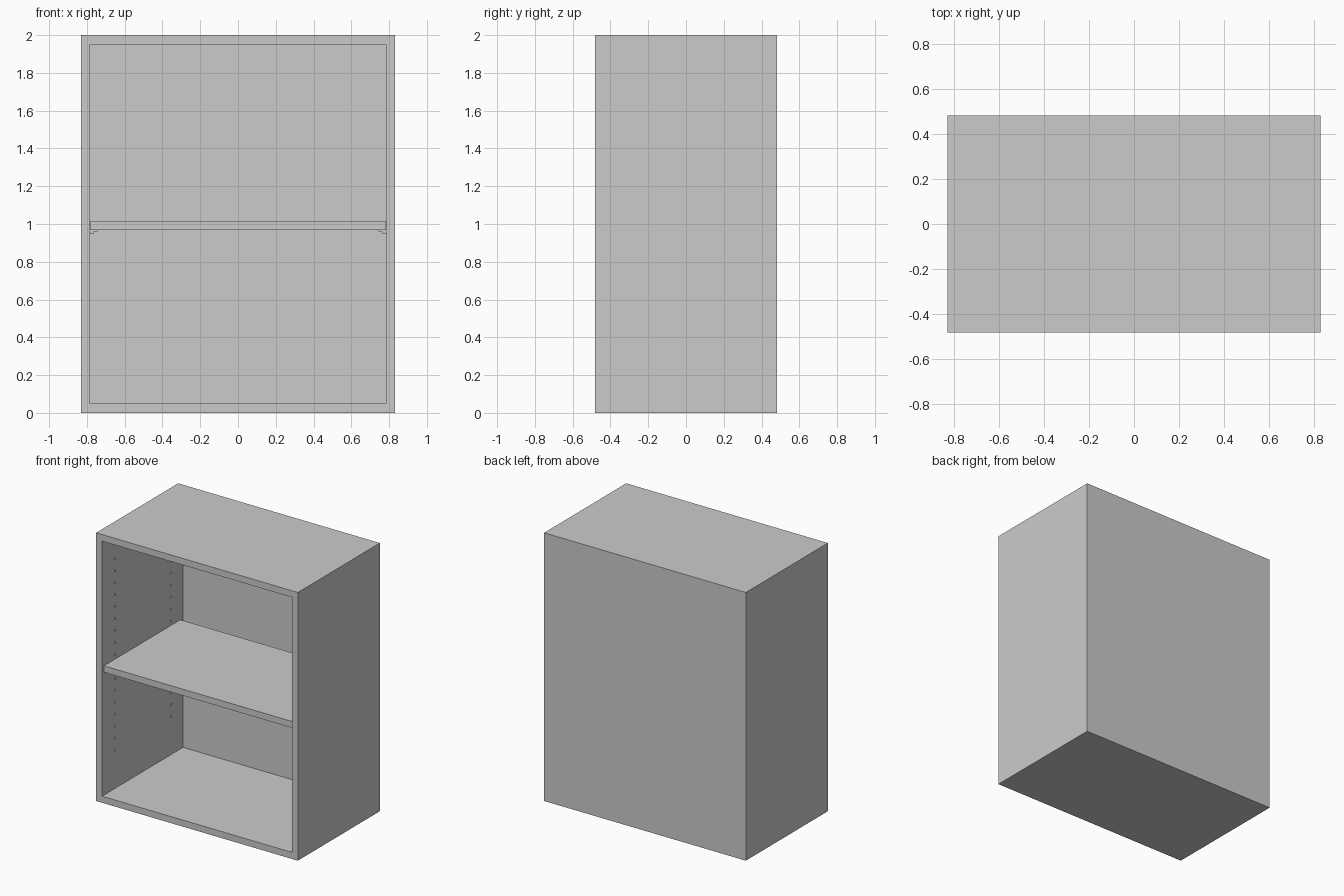
import bpy, bmesh
from math import radians
from mathutils import Matrix

if "Cube" in bpy.data.objects:
    bpy.data.objects.remove(bpy.data.objects["Cube"])

W, D, H, T = 0.832, 0.483, 2.0, 0.049   # half width, half depth, height, board thickness
IN = W - T                              # inner half width
HOLE_Y = 0.33
HOLE_Z = [0.331 + 0.0893 * i for i in range(17)]
PIN_Z = HOLE_Z[7]


def finish(name, bm):
    me = bpy.data.meshes.new(name)
    bm.to_mesh(me)
    bm.free()
    ob = bpy.data.objects.new(name, me)
    bpy.context.collection.objects.link(ob)
    return ob


def add_box(bm, x0, x1, y0, y1, z0, z1):
    m = Matrix.Translation(((x0 + x1) / 2, (y0 + y1) / 2, (z0 + z1) / 2))
    m = m @ Matrix.Diagonal((abs(x1 - x0), y1 - y0, z1 - z0, 1))
    bmesh.ops.create_cube(bm, size=1, matrix=m)


def add_rod(bm, x0, x1, y, z, r):
    m = Matrix.Translation(((x0 + x1) / 2, y, z)) @ Matrix.Rotation(radians(90), 4, 'Y')
    bmesh.ops.create_cone(bm, cap_ends=True, segments=16, radius1=r, radius2=r,
                          depth=abs(x1 - x0), matrix=m)


def board(name, *dims):
    bm = bmesh.new()
    add_box(bm, *dims)
    return finish(name, bm)


# Carcass boards: top and bottom sit between the sides, thin back between them
board("top_panel", -IN, IN, -D, D, H - T, H)
board("bottom_panel", -IN, IN, -D, D, 0, T)
board("back_panel", -IN, IN, D - 0.013, D, T, H - T)

# Adjustable shelf, slightly set back
board("shelf", -0.78, 0.78, -0.465, 0.435, 0.967, 1.015)

for side, s in (("left", -1), ("right", 1)):
    # Side panel with two columns of pin holes
    panel = board(side + "_side", s * W - (T if s > 0 else 0),
                  s * W + (T if s < 0 else 0), -D, D, 0, H)
    bm = bmesh.new()
    for y in (-HOLE_Y, HOLE_Y):
        for z in HOLE_Z:
            add_rod(bm, s * (IN - 0.02), s * (IN + 0.024), y, z, 0.008)
    cutter = finish(side + "_hole_cutter", bm)
    cutter.hide_render = True
    cutter.hide_set(True)
    mod = panel.modifiers.new("pin_holes", 'BOOLEAN')
    mod.operation, mod.object, mod.solver = 'DIFFERENCE', cutter, 'EXACT'

    # Shelf pins: peg in the hole, collar on the wall, stepped rest under the shelf
    for pos, y in (("front", -HOLE_Y), ("back", HOLE_Y)):
        bm = bmesh.new()
        add_rod(bm, s * (IN - 0.002), s * (IN + 0.022), y, PIN_Z, 0.0075)
        add_rod(bm, s * (IN - 0.003), s * IN, y, PIN_Z + 0.004, 0.014)
        add_box(bm, s * (IN - 0.020), s * (IN - 0.002), y - 0.012, y + 0.012, 0.951, 0.967)
        add_box(bm, s * (IN - 0.038), s * (IN - 0.020), y - 0.012, y + 0.012, 0.960, 0.967)
        finish(f"{side}_{pos}_shelf_pin", bm)
